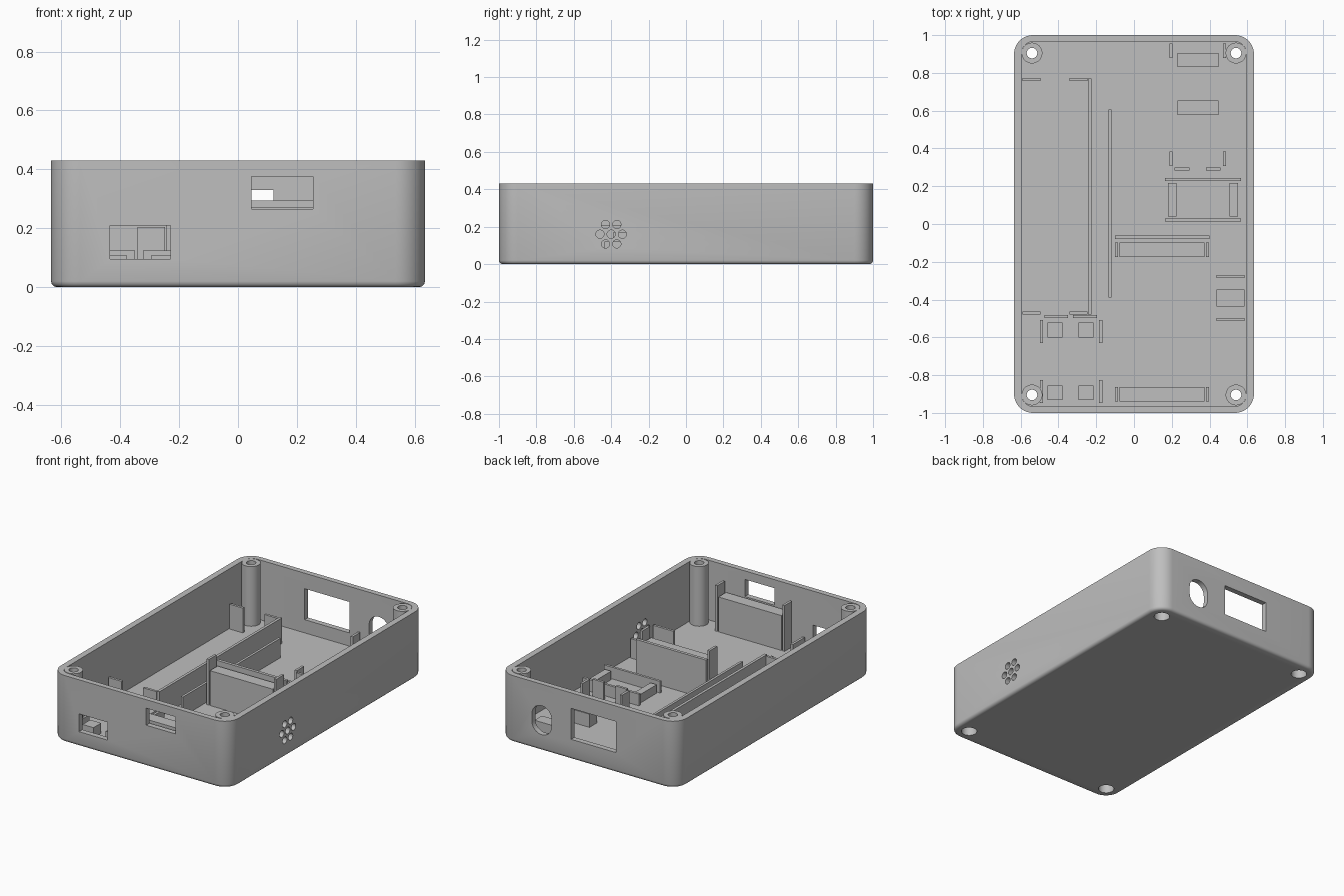
import bpy, bmesh, math
from mathutils import Matrix

if "Cube" in bpy.data.objects:
    bpy.data.objects.remove(bpy.data.objects["Cube"])

GREY = bpy.data.materials.new("grey_plastic")
GREY.use_nodes = True
GREY.diffuse_color = (0.52, 0.52, 0.52, 1)
GREY.node_tree.nodes["Principled BSDF"].inputs["Base Color"].default_value = (0.52, 0.52, 0.52, 1)

HX, HY, TOP, FLOOR = 0.635, 1.0, 0.43, 0.045


def finish(name, bm):
    bmesh.ops.recalc_face_normals(bm, faces=bm.faces)
    mesh = bpy.data.meshes.new(name)
    bm.to_mesh(mesh)
    bm.free()
    ob = bpy.data.objects.new(name, mesh)
    bpy.context.collection.objects.link(ob)
    mesh.materials.append(GREY)
    return ob


def loft(bm, rings):
    """Skin a stack of equal-length point rings and cap both ends."""
    loops = [[bm.verts.new(p) for p in ring] for ring in rings]
    n = len(loops[0])
    for a, b in zip(loops, loops[1:]):
        for i in range(n):
            j = (i + 1) % n
            bm.faces.new((a[i], a[j], b[j], b[i]))
    bm.faces.new(loops[0][::-1])
    bm.faces.new(loops[-1])


def rounded(hx, hy, r, z, steps=10):
    pts = []
    for k, (sx, sy) in enumerate(((1, 1), (-1, 1), (-1, -1), (1, -1))):
        for i in range(steps + 1):
            a = math.pi / 2 * (k + i / steps)
            pts.append((sx * (hx - r) + r * math.cos(a),
                        sy * (hy - r) + r * math.sin(a), z))
    return pts


def circle(x, y, r, z, n=32):
    return [(x + r * math.cos(math.tau * i / n),
             y + r * math.sin(math.tau * i / n), z) for i in range(n)]


def add_box(bm, x0, x1, y0, y1, z0, z1):
    m = Matrix.Translation(((x0 + x1) / 2, (y0 + y1) / 2, (z0 + z1) / 2))
    m = m @ Matrix.Diagonal((x1 - x0, y1 - y0, z1 - z0, 1))
    bmesh.ops.create_cube(bm, size=1, matrix=m)


def combine(target, tool, operation):
    mod = target.modifiers.new(operation, "BOOLEAN")
    mod.operation, mod.object, mod.solver = operation, tool, "EXACT"
    bpy.context.view_layer.objects.active = target
    bpy.ops.object.modifier_apply(modifier=mod.name)
    bpy.data.objects.remove(tool)


# Tray with a softened bottom edge
bm = bmesh.new()
loft(bm, [rounded(HX - d, HY - d, 0.1 - d, z)
          for d, z in ((0.02, 0), (0.01, 0.003), (0.003, 0.01), (0, 0.02), (0, TOP))])
case = finish("case_tray", bm)

bm = bmesh.new()
loft(bm, [rounded(HX - 0.04, HY - 0.035, 0.06, z) for z in (FLOOR, 0.6)])
combine(case, finish("cavity", bm), "DIFFERENCE")

# Corner screw posts and their stepped bores
CORNERS = [(sx * 0.54, sy * 0.905) for sx in (-1, 1) for sy in (-1, 1)]
bm = bmesh.new()
for x, y in CORNERS:
    loft(bm, [circle(x, y, 0.055, z) for z in (0.025, TOP)])
combine(case, finish("posts", bm), "UNION")

bm = bmesh.new()
for x, y in CORNERS:
    loft(bm, [circle(x, y, r, z) for r, z in
              ((0.047, -0.1), (0.047, 0.07), (0.028, 0.07), (0.028, 0.6))])
# Front ports and rear display opening
add_box(bm, -0.435, -0.23, -1.1, -0.955, 0.095, 0.21)
add_box(bm, 0.045, 0.255, -1.1, -0.955, 0.265, 0.375)
add_box(bm, -0.2, 0.12, 0.955, 1.1, 0.13, 0.33)
# Rear rounded slot
loft(bm, [[(0.33 + px, y, 0.197 + pz) for px, pz, _ in rounded(0.07, 0.093, 0.069, 0)]
          for y in (0.955, 1.1)])
# Speaker grille
for i in range(7):
    d, a = (0 if i == 6 else 0.06), math.tau * i / 6
    loft(bm, [[(x, py, pz) for py, pz, _ in
               circle(-0.4 + d * math.cos(a), 0.16 + d * math.sin(a), 0.022, 0, 20)]
              for x in (0.585, 0.7)])
combine(case, finish("openings", bm), "DIFFERENCE")

bpy.ops.object.select_all(action="DESELECT")
case.select_set(True)
bpy.context.view_layer.objects.active = case
bpy.ops.object.shade_smooth_by_angle(angle=math.radians(35))


# Interior mounts: every block rises from the floor
T = 0.016


def mount(name, blocks):
    bm = bmesh.new()
    for x0, x1, y0, y1, top in blocks:
        add_box(bm, x0, x1, y0, y1, FLOOR - 0.005, top)
    finish(name, bm)


mount("long_divider", [(-0.243, -0.225, -0.48, 0.77, 0.21)])
mount("short_divider", [(-0.135, -0.119, -0.39, 0.605, 0.17)])
mount("battery_stops", [(x, x + 0.095, y, y + T, 0.205)
                        for x in (-0.59, -0.342) for y in (-0.48, 0.757)])

# Front left board holder
mount("port_board_pads", [(x, x + 0.078, y, y + 0.078, 0.11)
                          for x in (-0.457, -0.293) for y in (-0.6, -0.932)])
mount("port_board_ribs",
      [(x, x + T, y, y + 0.122, 0.125) for x in (-0.498, -0.184) for y in (-0.63, -0.948)]
      + [(x, x + 0.125, -0.498, -0.482, 0.125) for x in (-0.475, -0.322)])

# Raised board holder behind the upper port
mount("raised_board_blocks", [(-0.077, 0.372, y, y + 0.078, 0.27) for y in (-0.176, -0.94)])
mount("raised_board_posts", [(x, x + T, y, y + 0.078, 0.34)
                             for x in (-0.1, 0.38) for y in (-0.176, -0.94)])
mount("raised_board_back", [(-0.1, 0.4, -0.08, -0.06, 0.295)])

# Speaker holder
mount("speaker_pad", [(0.438, 0.585, -0.437, -0.346, 0.12)])
mount("speaker_ribs", [(0.438, 0.585, y, y + T, 0.17) for y in (-0.513, -0.287)])

# Middle module frame
mount("module_frame_ribs", [(0.165, 0.567, y, y + T, 0.12) for y in (0.012, 0.228)])
mount("module_frame_blocks", [(x, x + 0.045, 0.04, 0.217, 0.1) for x in (0.181, 0.506)])

# Rear board holder
mount("rear_board_pads", [(0.231, 0.447, y, y + 0.076, 0.13) for y in (0.578, 0.83)])
mount("rear_board_ribs",
      [(x, x + T, y, y + 0.075, 0.16) for x in (0.188, 0.47) for y in (0.308, 0.88)]
      + [(x, x + 0.078, 0.282, 0.298, 0.16) for x in (0.215, 0.381)])
